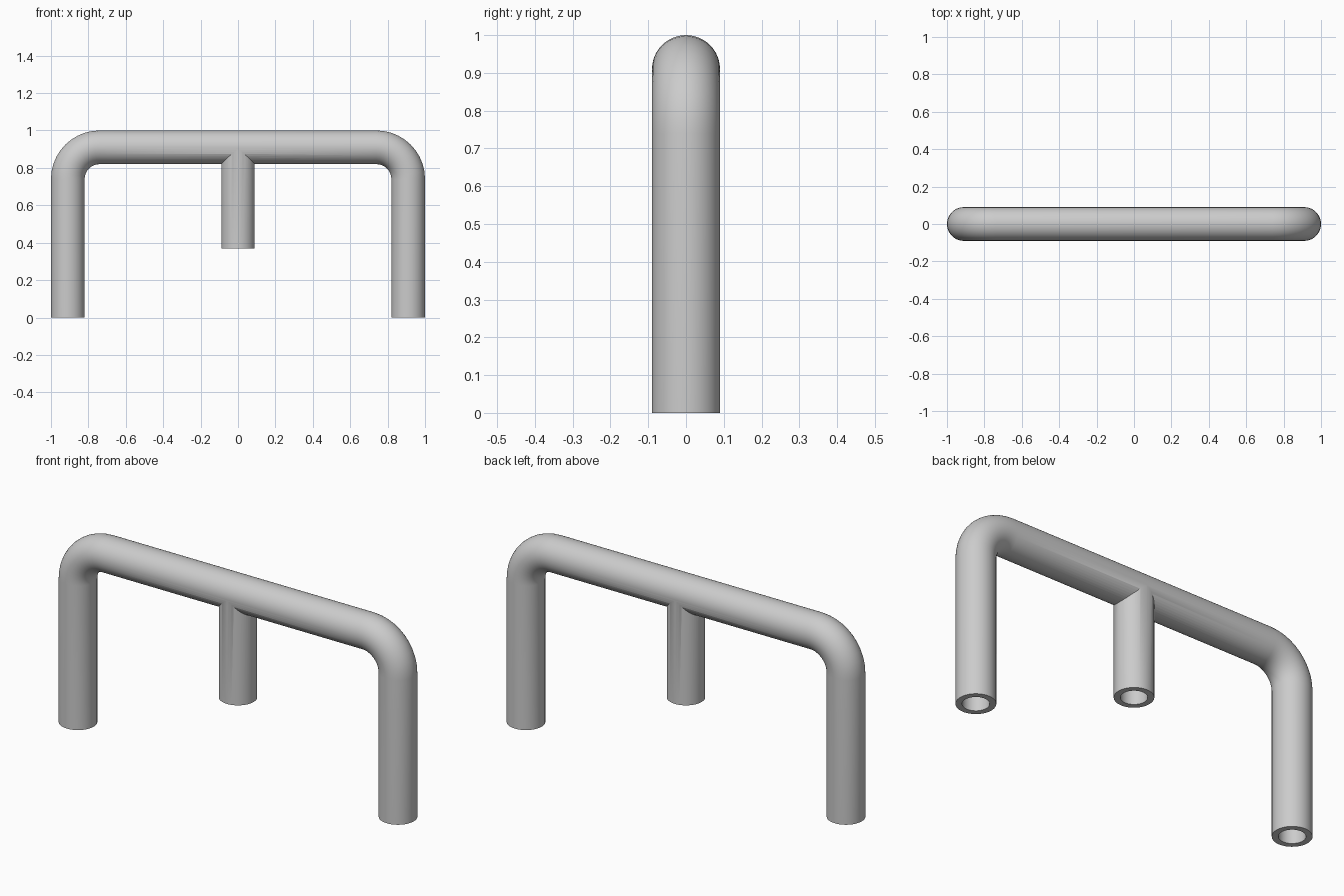
import bpy, bmesh, math
from mathutils import Vector

OUTER, BORE = 0.09, 0.061
AXIS, BEND = 0.91, 0.17      # centre line half width and height, bend radius
STUB_END = 0.37
SIDES, STEPS = 48, 10

if "Cube" in bpy.data.objects:
    bpy.data.objects.remove(bpy.data.objects["Cube"])

grey = bpy.data.materials.new("light grey")
grey.use_nodes = True
grey.diffuse_color = (0.6, 0.6, 0.6, 1)
grey.node_tree.nodes["Principled BSDF"].inputs["Base Color"].default_value = grey.diffuse_color


def sweep(name, path, radius):
    """Closed solid tube; path holds (centre, in-plane normal) pairs."""
    bm = bmesh.new()
    side = Vector((0, 1, 0))
    rings = []
    for centre, normal in path:
        angles = [math.tau * i / SIDES for i in range(SIDES)]
        rings.append([bm.verts.new(centre + radius * (math.cos(a) * normal + math.sin(a) * side))
                      for a in angles])
    for a, b in zip(rings, rings[1:]):
        for i in range(SIDES):
            j = (i + 1) % SIDES
            bm.faces.new((a[i], a[j], b[j], b[i]))
    bm.faces.new(rings[0])
    bm.faces.new(rings[-1])
    bmesh.ops.recalc_face_normals(bm, faces=bm.faces)
    mesh = bpy.data.meshes.new(name)
    bm.to_mesh(mesh)
    bm.free()
    mesh.materials.append(grey)
    ob = bpy.data.objects.new(name, mesh)
    bpy.context.collection.objects.link(ob)
    return ob


def frame_path(bottom):
    """Leg, bend, crossbar, bend, leg."""
    path = [(Vector((-AXIS, 0, bottom)), Vector((-1, 0, 0)))]
    for sign, start in ((-1, math.pi), (1, math.pi / 2)):
        pivot = Vector((sign * (AXIS - BEND), 0, AXIS - BEND))
        for k in range(STEPS + 1):
            t = start - math.pi / 2 * k / STEPS
            n = Vector((math.cos(t), 0, math.sin(t)))
            path.append((pivot + BEND * n, n))
    path.append((Vector((AXIS, 0, bottom)), Vector((1, 0, 0))))
    return path


def stub_path(bottom):
    return [(Vector((0, 0, z)), Vector((1, 0, 0))) for z in (bottom, AXIS)]


def combine(target, tool, operation):
    mod = target.modifiers.new(operation.lower(), "BOOLEAN")
    mod.operation, mod.solver, mod.object = operation, "EXACT", tool
    bpy.context.view_layer.objects.active = target
    bpy.ops.object.modifier_apply(modifier=mod.name)
    bpy.data.objects.remove(tool)


# Bent tube with the centre stub joined on, then bored hollow
tube = sweep("tube_frame", frame_path(0), OUTER)
combine(tube, sweep("centre_stub", stub_path(STUB_END), OUTER - 0.0005), "UNION")
combine(tube, sweep("frame_bore", frame_path(-0.05), BORE), "DIFFERENCE")
combine(tube, sweep("stub_bore", stub_path(STUB_END - 0.05), BORE - 0.0005), "DIFFERENCE")

bpy.ops.object.select_all(action="DESELECT")
tube.select_set(True)
bpy.context.view_layer.objects.active = tube
bpy.ops.object.shade_smooth_by_angle(angle=math.radians(30))
